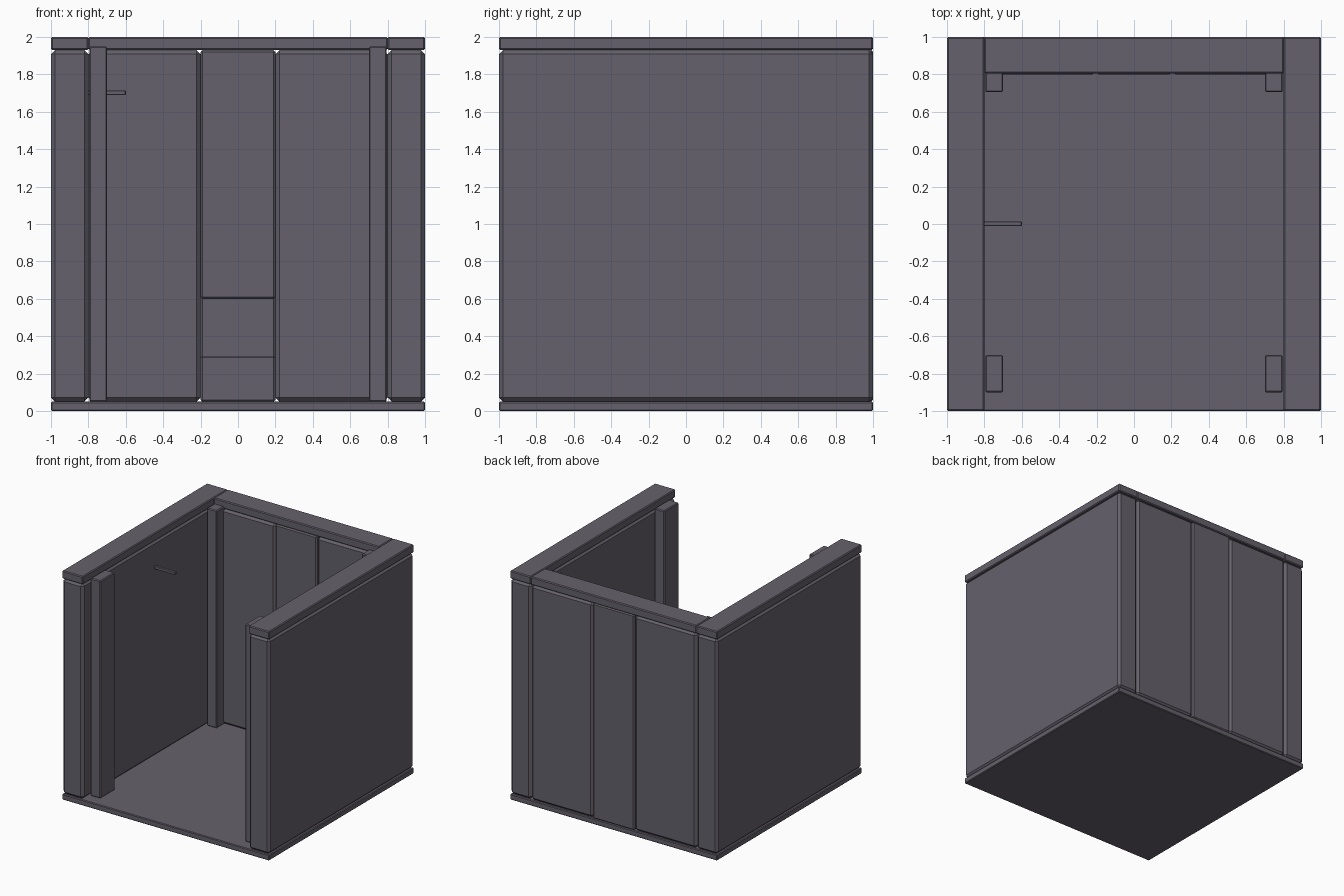
import bpy
import bmesh

if "Cube" in bpy.data.objects:
    bpy.data.objects.remove(bpy.data.objects["Cube"])

# One flat colour for everything
stone = bpy.data.materials.new("slate_grey")
stone.diffuse_color = (0.13, 0.12, 0.15, 1.0)
stone.use_nodes = True
stone.node_tree.nodes["Principled BSDF"].inputs["Base Color"].default_value = stone.diffuse_color


def prism(name, profile, x0, x1, chamfer):
    """Extrude a (y, z) profile from x0 to x1 and chamfer its outer edges."""
    bm = bmesh.new()
    face = bm.faces.new([bm.verts.new((x0, y, z)) for y, z in profile])
    grown = bmesh.ops.extrude_face_region(bm, geom=[face])["geom"]
    verts = [g for g in grown if isinstance(g, bmesh.types.BMVert)]
    bmesh.ops.translate(bm, verts=verts, vec=(x1 - x0, 0, 0))
    bmesh.ops.recalc_face_normals(bm, faces=bm.faces)
    edges = [e for e in bm.edges if e.is_convex]
    bmesh.ops.bevel(bm, geom=edges, offset=chamfer, offset_type='OFFSET',
                    segments=1, profile=0.5, affect='EDGES')
    bmesh.ops.recalc_face_normals(bm, faces=bm.faces)
    mesh = bpy.data.meshes.new(name)
    bm.to_mesh(mesh)
    bm.free()
    mesh.materials.append(stone)
    obj = bpy.data.objects.new(name, mesh)
    bpy.context.collection.objects.link(obj)
    return obj


def block(name, x, y, z, chamfer):
    """Chamfered box from its extents."""
    return prism(name, [(y[0], z[0]), (y[1], z[0]), (y[1], z[1]), (y[0], z[1])],
                 x[0], x[1], chamfer)


FLOOR, WALL_TOP, TOP = 0.05, 1.93, 2.0

# Floor slab
block("floor_slab", (-1, 1), (-1, 1), (0, FLOOR), 0.006)

# Parts repeated on the left and right
for side, s in (("left", -1), ("right", 1)):
    def span(a, b):
        return tuple(sorted((s * a, s * b)))

    block(side + "_wall", span(0.8, 1), (-1, 1), (FLOOR, WALL_TOP), 0.022)
    block(side + "_wall_cap", span(0.8, 1), (-1, 1), (WALL_TOP, TOP), 0.007)
    block(side + "_back_panel", span(0.2, 0.8), (0.8, 1), (FLOOR, WALL_TOP), 0.022)
    block(side + "_front_post", span(0.7, 0.795), (-0.9, -0.7), (FLOOR, 1.95), 0.007)
    block(side + "_back_post", span(0.7, 0.795), (0.705, 0.9), (FLOOR, 1.95), 0.007)

# Middle back panel with a stepped niche at its foot
prism("middle_back_panel",
      [(1, FLOOR), (1, WALL_TOP), (0.8, WALL_TOP), (0.8, 0.6),
       (0.9, 0.6), (0.9, 0.295), (0.85, 0.295), (0.85, FLOOR)],
      -0.2, 0.2, 0.01)

# Cap over the back wall
block("back_wall_cap", (-0.8, 0.8), (0.805, 1), (WALL_TOP, TOP), 0.007)

# Peg on the left wall
block("wall_peg", (-0.805, -0.6), (-0.012, 0.013), (1.69, 1.715), 0.003)
